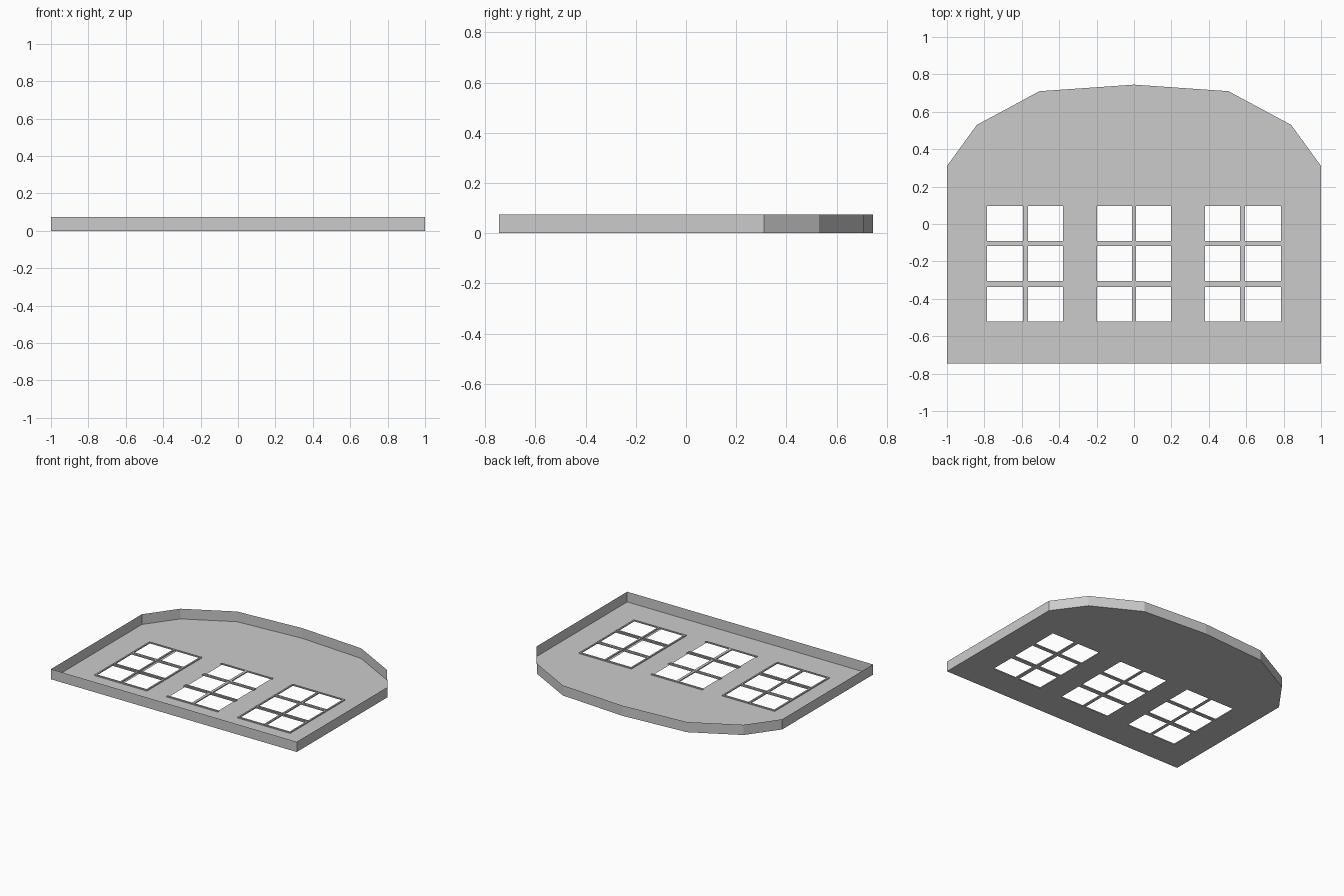
import bpy, bmesh

if "Cube" in bpy.data.objects:
    bpy.data.objects.remove(bpy.data.objects["Cube"])

HEIGHT = 0.075
RIB = 0.011

half = [(1, -0.745), (1, 0.31), (0.84, 0.53), (0.505, 0.71)]
outline = half + [(0, 0.745)] + [(-x, y) for x, y in reversed(half)]

# Pane columns (x range, has left rib, has right rib), mirrored for the left side
right_cols = [(0.01, 0.198, True, False), (0.38, 0.567, True, False), (0.594, 0.785, True, True)]
columns = right_cols + [(-b, -a, r, l) for a, b, l, r in right_cols]
rows = [(-0.52, -0.336), (-0.305, -0.117), (-0.091, 0.096)]


def finish(bm, name):
    mesh = bpy.data.meshes.new(name)
    bm.to_mesh(mesh)
    bm.free()
    obj = bpy.data.objects.new(name, mesh)
    bpy.context.collection.objects.link(obj)
    return obj


def loop_edges(bm, pts):
    vs = [bm.verts.new((x, y, 0)) for x, y in pts]
    return [bm.edges.new((vs[i], vs[(i + 1) % len(vs)])) for i in range(len(vs))]


# Floor panel with window openings
bm = bmesh.new()
edges = loop_edges(bm, outline)
for x0, x1, _, _ in columns:
    for y0, y1 in rows:
        edges += loop_edges(bm, [(x0, y0), (x1, y0), (x1, y1), (x0, y1)])
bmesh.ops.triangle_fill(bm, edges=edges, use_beauty=True, use_dissolve=False, normal=(0, 0, -1))
finish(bm, "window_panel")

# Thin upright rim around the panel
bm = bmesh.new()
low = [bm.verts.new((x, y, 0)) for x, y in outline]
top = [bm.verts.new((x, y, HEIGHT)) for x, y in outline]
for i in range(len(outline)):
    j = (i + 1) % len(outline)
    bm.faces.new((low[i], low[j], top[j], top[i]))
finish(bm, "rim")

# Fine ribs bordering the panes
bm = bmesh.new()


def rib(x0, x1, y0, y1):
    h = 0.008
    vs = bmesh.ops.create_cube(bm, size=1)["verts"]
    bmesh.ops.scale(bm, vec=(x1 - x0, y1 - y0, h), verts=vs)
    bmesh.ops.translate(bm, vec=((x0 + x1) / 2, (y0 + y1) / 2, h / 2), verts=vs)


for x0, x1, left, right in columns:
    for y0, y1 in rows:
        rib(x0 - RIB, x1 + RIB, y1, y1 + RIB)
        rib(x0 - RIB, x1 + RIB, y0 - RIB, y0)
        if left:
            rib(x0 - RIB, x0, y0, y1)
        if right:
            rib(x1, x1 + RIB, y0, y1)
finish(bm, "pane_ribs")
